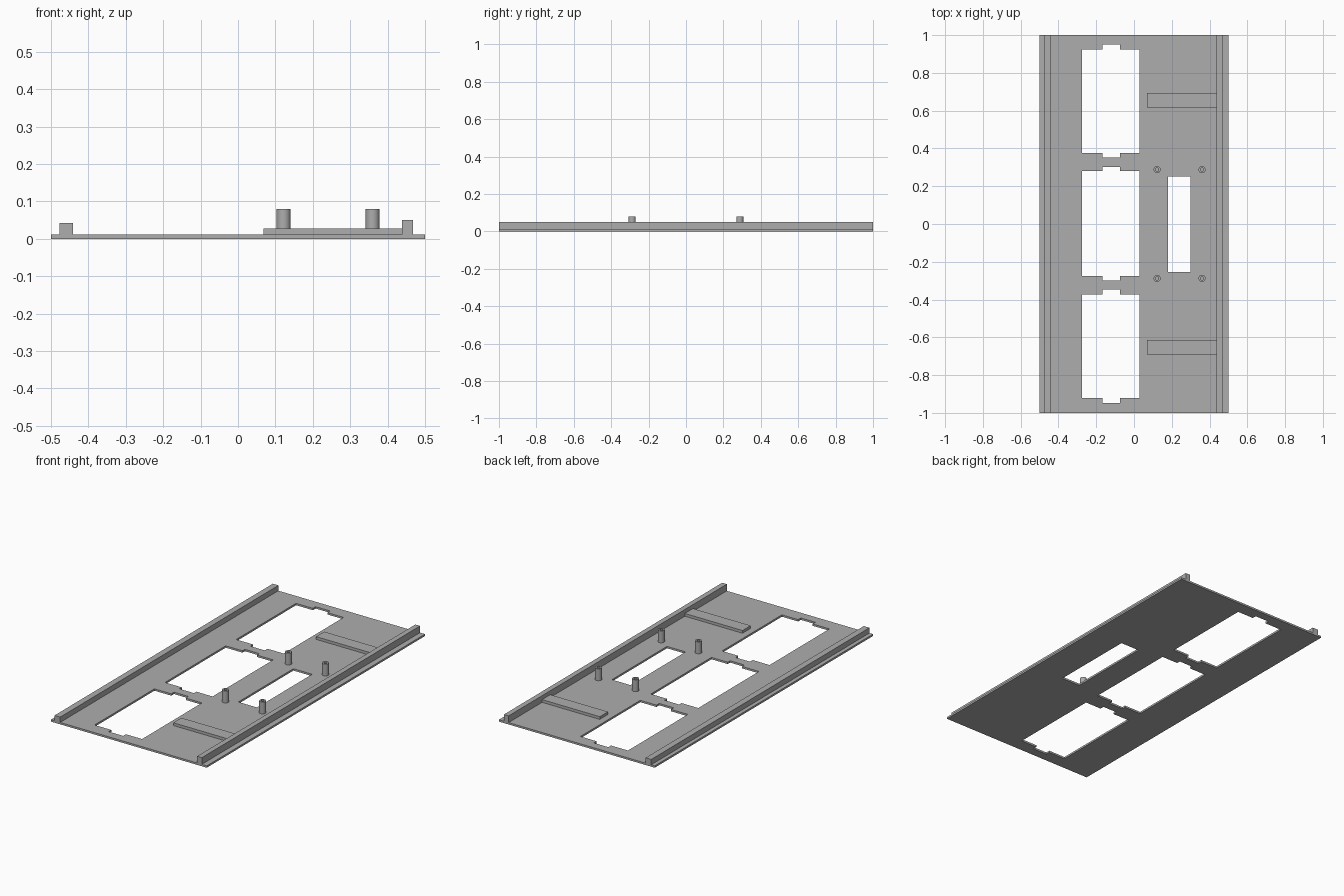
import bpy, bmesh
from math import tau, radians
from mathutils import Vector

cube = bpy.data.objects.get("Cube")
if cube:
    bpy.data.objects.remove(cube, do_unlink=True)

grey = bpy.data.materials.new("plain grey")
grey.use_nodes = True
colour = (0.42, 0.42, 0.42, 1)
grey.diffuse_color = colour
grey.node_tree.nodes["Principled BSDF"].inputs["Base Color"].default_value = colour

THICK = 0.011


def finish(name, bm):
    bmesh.ops.recalc_face_normals(bm, faces=bm.faces)
    mesh = bpy.data.meshes.new(name)
    bm.to_mesh(mesh)
    bm.free()
    mesh.materials.append(grey)
    obj = bpy.data.objects.new(name, mesh)
    bpy.context.collection.objects.link(obj)
    return obj


def prism(name, outline, z0, z1):
    bm = bmesh.new()
    face = bm.faces.new([bm.verts.new((x, y, z0)) for x, y in outline])
    top = bmesh.ops.extrude_face_region(bm, geom=[face], use_keep_orig=True)["geom"]
    verts = [v for v in top if isinstance(v, bmesh.types.BMVert)]
    bmesh.ops.translate(bm, vec=(0, 0, z1 - z0), verts=verts)
    return finish(name, bm)


def box(name, x0, x1, y0, y1, z0, z1):
    return prism(name, [(x0, y0), (x1, y0), (x1, y1), (x0, y1)], z0, z1)


def notched_window(y0, y1, notch):
    # Rectangle with a shallow notch in the middle of each short end
    l, r, a, b = -0.275, 0.03, -0.167, -0.074
    return [(l, y0), (a, y0), (a, y0 - notch), (b, y0 - notch), (b, y0), (r, y0),
            (r, y1), (b, y1), (b, y1 + notch), (a, y1 + notch), (a, y1), (l, y1)]


# Base plate with three notched windows and one slot
plate = box("base_plate", -0.5, 0.5, -1, 1, 0, THICK)
cutters = [prism("window_cutter", notched_window(*w), -0.1, 0.1)
           for w in ((0.376, 0.925, 0.025), (-0.276, 0.28, 0.022), (-0.922, -0.373, 0.025))]
cutters.append(box("slot_cutter", 0.18, 0.30, -0.254, 0.251, -0.1, 0.1))
for cutter in cutters:
    cutter.hide_render = True
    mod = plate.modifiers.new("opening", 'BOOLEAN')
    mod.operation = 'DIFFERENCE'
    mod.solver = 'EXACT'
    mod.object = cutter
bpy.context.view_layer.update()
cut = bpy.data.meshes.new_from_object(plate.evaluated_get(bpy.context.evaluated_depsgraph_get()))
plate.modifiers.clear()
plate.data = cut
for cutter in cutters:
    bpy.data.objects.remove(cutter, do_unlink=True)

# Long side rails, the left one taller
box("right_rail", -0.477, -0.441, -1, 1, THICK, 0.042)
box("left_rail", 0.438, 0.468, -1, 1, THICK, 0.05)

# Flat ribs that run into the left rail
box("back_rib", 0.068, 0.438, 0.618, 0.693, THICK, 0.027)
box("front_rib", 0.068, 0.438, -0.69, -0.615, THICK, 0.027)


def standoff(name, x, y):
    # Lathed post with a blind screw hole
    outer, inner, top = 0.0185, 0.009, 0.08
    profile = [(outer, THICK), (outer, top), (inner, top), (inner, THICK), (0, THICK)]
    bm = bmesh.new()
    verts = [bm.verts.new((r, 0, z)) for r, z in profile]
    edges = [bm.edges.new(pair) for pair in zip(verts, verts[1:])]
    bmesh.ops.spin(bm, geom=verts + edges, cent=(0, 0, 0), axis=(0, 0, 1),
                   angle=tau, steps=32, use_duplicate=False)
    bmesh.ops.remove_doubles(bm, verts=bm.verts, dist=0.0001)
    bmesh.ops.translate(bm, vec=Vector((x, y, 0)), verts=bm.verts)
    obj = finish(name, bm)
    bpy.ops.object.select_all(action='DESELECT')
    obj.select_set(True)
    bpy.context.view_layer.objects.active = obj
    bpy.ops.object.shade_smooth_by_angle(angle=radians(30))


for side, x in (("right", 0.122), ("left", 0.36)):
    for end, y in (("front", -0.288), ("back", 0.288)):
        standoff(f"{end}_{side}_standoff", x, y)
